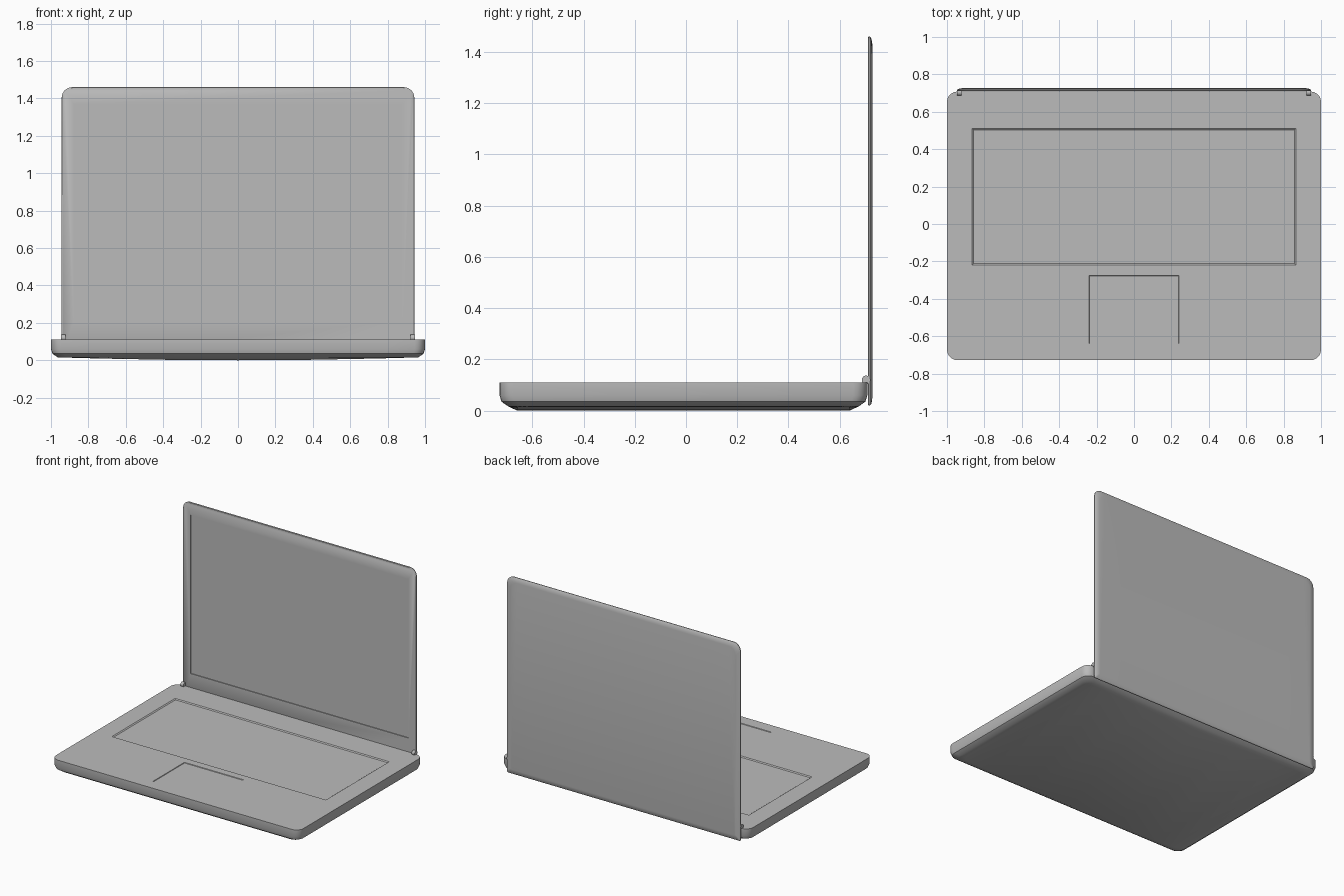
import bpy
import bmesh
import math

cube = bpy.data.objects.get("Cube")
if cube:
    bpy.data.objects.remove(cube, do_unlink=True)

grey = bpy.data.materials.new("neutral grey")
grey.use_nodes = True
grey.diffuse_color = (0.5, 0.5, 0.5, 1)
grey.node_tree.nodes["Principled BSDF"].inputs["Base Color"].default_value = (0.5, 0.5, 0.5, 1)


def finish(bm, name):
    bmesh.ops.recalc_face_normals(bm, faces=bm.faces)
    mesh = bpy.data.meshes.new(name)
    bm.to_mesh(mesh)
    bm.free()
    mesh.materials.append(grey)
    obj = bpy.data.objects.new(name, mesh)
    bpy.context.collection.objects.link(obj)
    return obj


def activate(obj):
    bpy.ops.object.select_all(action='DESELECT')
    obj.select_set(True)
    bpy.context.view_layer.objects.active = obj


def half_outline(half_x, edge, radius, sign, steps):
    """Points from -x to +x along one edge, with a rounded corner at each end."""
    right = []
    for i in range(steps + 1):
        a = math.radians(90 * (1 - i / steps))
        right.append((half_x - radius + radius * math.cos(a),
                      edge + sign * radius * (math.sin(a) - 1)))
    middle = [(half_x * t, edge) for t in (-0.8, -0.4, 0, 0.4, 0.8)]
    return [(-x, v) for x, v in reversed(right)] + middle + right


def loft(name, sections, low, high, low_radius, high_radius, half_x, place, steps):
    """Stack inset outlines; matching low and high points close the ends in strips."""
    bm = bmesh.new()
    rings = []
    for inset, depth in sections:
        low_side = half_outline(half_x - inset, low + inset, low_radius, -1, steps)
        high_side = half_outline(half_x - inset, high - inset, high_radius, 1, steps)
        points = low_side + high_side[::-1]
        rings.append([bm.verts.new(place(u, v, depth)) for u, v in points])
    n = len(rings[0])
    for a, b in zip(rings, rings[1:]):
        for i in range(n):
            j = (i + 1) % n
            bm.faces.new((a[i], a[j], b[j], b[i]))
    bm.faces.new(rings[0])
    last = rings[-1]
    for i in range(n // 2 - 1):
        bm.faces.new((last[i], last[i + 1], last[n - 2 - i], last[n - 1 - i]))
    return finish(bm, name)


def recess(target, half_x, low, high, depth, slope, place):
    """Cut a shallow rectangular pocket with sloping walls."""
    bm = bmesh.new()
    rings = []
    for grow, d in ((slope, -depth), (-slope, depth)):
        x, a, b = half_x + grow, low - grow, high + grow
        rings.append([bm.verts.new(place(u, v, d))
                      for u, v in ((-x, a), (x, a), (x, b), (-x, b))])
    for i in range(4):
        j = (i + 1) % 4
        bm.faces.new((rings[0][i], rings[0][j], rings[1][j], rings[1][i]))
    for ring in rings:
        bm.faces.new(ring)
    cutter = finish(bm, "recess_cutter")
    cutter.hide_render = True
    mod = target.modifiers.new("recess", 'BOOLEAN')
    mod.operation = 'DIFFERENCE'
    mod.solver = 'EXACT'
    mod.object = cutter
    activate(target)
    bpy.ops.object.modifier_apply(modifier=mod.name)
    bpy.data.objects.remove(cutter, do_unlink=True)


def smooth(obj, degrees):
    activate(obj)
    bpy.ops.object.shade_smooth_by_angle(angle=math.radians(degrees))


TOP = 0.11
LID_FRONT = 0.71


# Base: straight sides, bevelled underside that bows gently down in the middle
def place_base(u, v, depth):
    bow = 0.017 * u * u if depth > 0.1 else 0
    return (u, v, TOP - depth + bow)


base = loft("base", [(0, 0), (0, 0.05), (0.008, 0.075), (0.035, 0.094), (0.07, TOP)],
            -0.728, 0.708, 0.055, 0.055, 1.0, place_base, 5)


# Pockets for the keyboard and the touchpad
def on_top(u, v, depth):
    return (u, v, TOP - depth)


recess(base, 0.865, -0.22, 0.51, 0.006, 0.008, on_top)
recess(base, 0.24, -0.64, -0.275, 0.004, 0.002, on_top)
smooth(base, 35)


# Lid: thin upright panel with rounded top corners and a softened back
def on_lid(u, v, depth):
    return (u, LID_FRONT + depth, v)


lid = loft("lid", [(0.003, 0), (0, 0.003), (0, 0.008), (0.008, 0.014), (0.035, 0.018)],
           0.02, 1.46, 0.008, 0.055, 0.943, on_lid, 4)
recess(lid, 0.88, 0.21, 1.37, 0.006, 0, on_lid)
smooth(lid, 40)

# Hinges: small barrels at the rear corners of the base
for side, sx in (("left", 1), ("right", -1)):
    bm = bmesh.new()
    bmesh.ops.create_cone(bm, cap_ends=True, segments=16, radius1=0.017, radius2=0.017, depth=0.024)
    for v in bm.verts:
        x, y, z = v.co
        v.co = (z + sx * 0.934, y + 0.703, x + 0.12)
    smooth(finish(bm, side + "_hinge"), 40)
